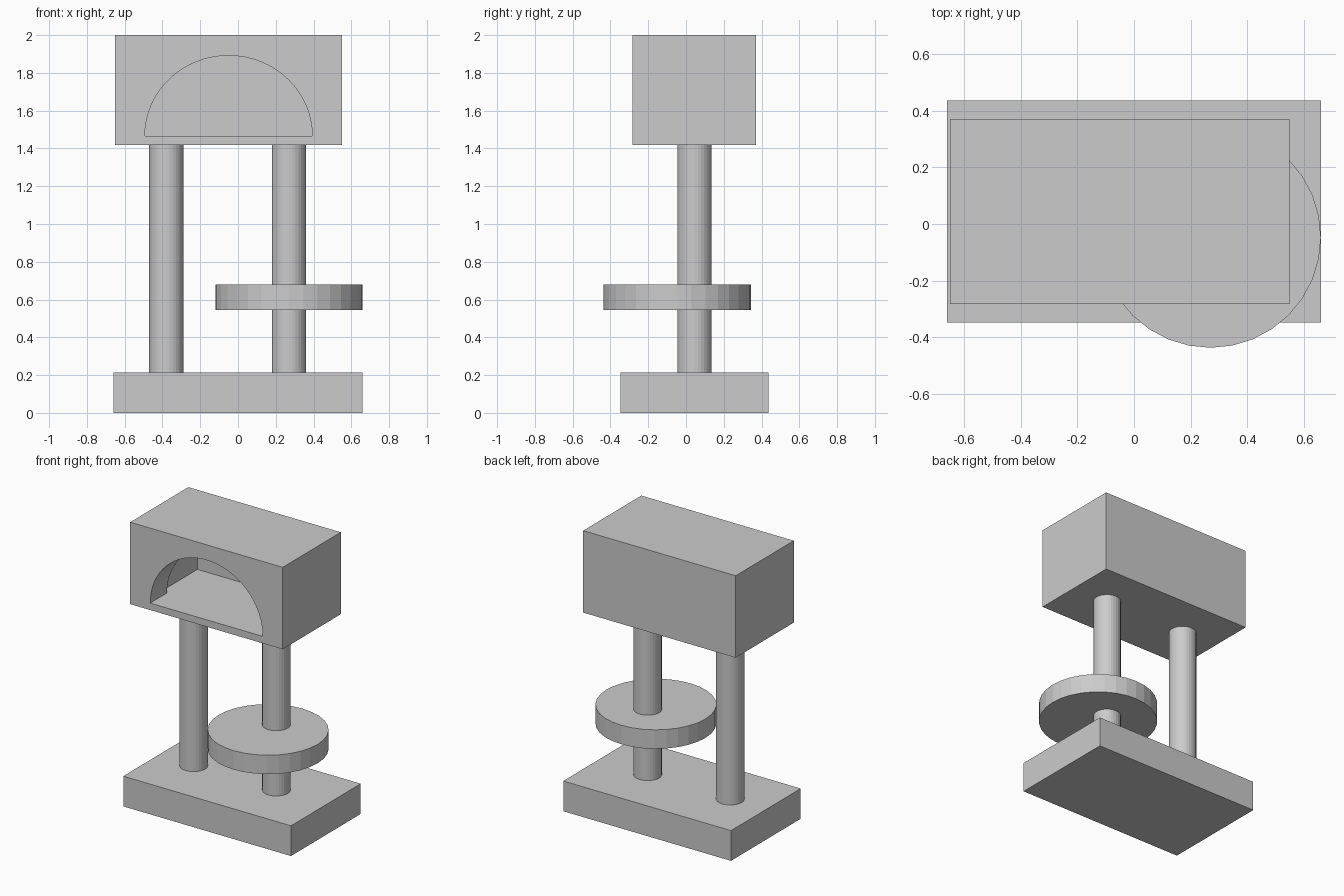
import bpy
import bmesh
from math import pi, cos, sin

if "Cube" in bpy.data.objects:
    bpy.data.objects.remove(bpy.data.objects["Cube"])


def mesh_object(name, bm):
    bmesh.ops.recalc_face_normals(bm, faces=bm.faces)
    mesh = bpy.data.meshes.new(name)
    bm.to_mesh(mesh)
    bm.free()
    obj = bpy.data.objects.new(name, mesh)
    bpy.context.collection.objects.link(obj)
    return obj


def box(name, x, y, z):
    """Box from (min, max) ranges."""
    bm = bmesh.new()
    bmesh.ops.create_cube(bm, size=1)
    for v in bm.verts:
        for i, (lo, hi) in enumerate((x, y, z)):
            v.co[i] = lo if v.co[i] < 0 else hi
    return mesh_object(name, bm)


def cylinder(name, x, y, radius, z0, z1):
    bpy.ops.mesh.primitive_cylinder_add(
        vertices=32, radius=radius, depth=z1 - z0, location=(x, y, (z0 + z1) / 2))
    bpy.context.object.name = name
    return bpy.context.object


def arch_prism(name, cx, z0, rx, rz, y0, y1, steps=32):
    """Half-ellipse profile extruded along y."""
    bm = bmesh.new()
    profile = [bm.verts.new((cx + rx * cos(pi * i / steps), y0, z0 + rz * sin(pi * i / steps)))
               for i in range(steps + 1)]
    face = bm.faces.new(profile)
    out = bmesh.ops.extrude_face_region(bm, geom=[face])
    moved = [g for g in out["geom"] if isinstance(g, bmesh.types.BMVert)]
    bmesh.ops.translate(bm, verts=moved, vec=(0, y1 - y0, 0))
    return mesh_object(name, bm)


def cut(obj, cutter):
    mod = obj.modifiers.new("cut", 'BOOLEAN')
    mod.operation = 'DIFFERENCE'
    mod.solver = 'EXACT'
    mod.object = cutter
    bpy.context.view_layer.objects.active = obj
    bpy.ops.object.modifier_apply(modifier=mod.name)
    bpy.data.objects.remove(cutter)


# Base slab
box("base", (-0.66, 0.66), (-0.347, 0.437), (0, 0.215))

# Two posts and the round shelf on the right one
for side, x in (("left", -0.38), ("right", 0.27)):
    cylinder(side + "_post", x, 0.045, 0.091, 0.21, 1.42)
cylinder("round_shelf", 0.27, -0.047, 0.39, 0.545, 0.68)

# Hollow upper box with an arched front opening
head = box("upper_box", (-0.65, 0.55), (-0.283, 0.37), (1.417, 2.0))
cut(head, box("cavity_cutter", (-0.54, 0.44), (-0.095, 0.315), (1.465, 1.95)))
cut(head, arch_prism("arch_cutter", -0.05, 1.4665, 0.443, 0.425, -0.4, 0.1))
